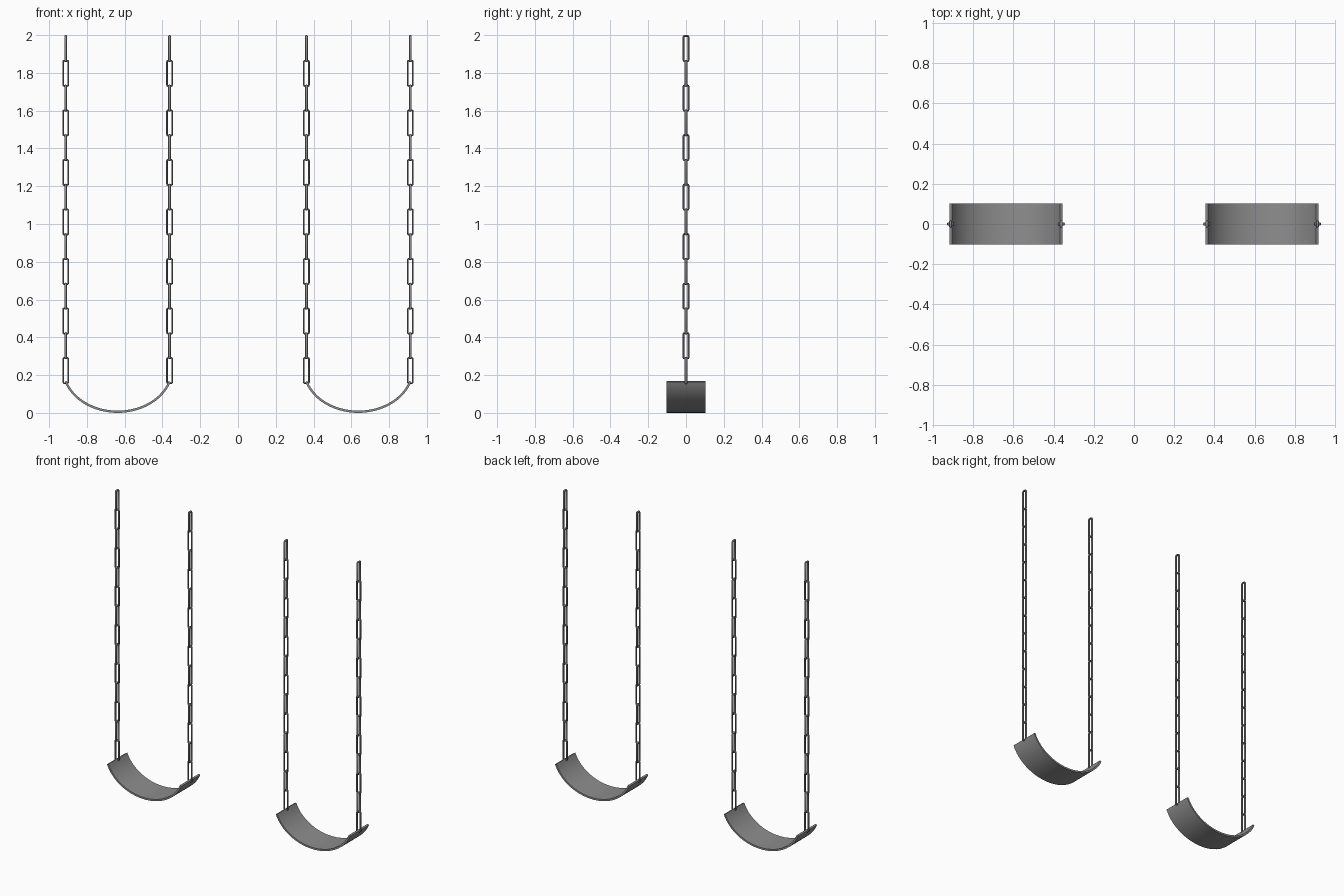
import bpy
import bmesh
import math
from mathutils import Vector

if "Cube" in bpy.data.objects:
    bpy.data.objects.remove(bpy.data.objects["Cube"], do_unlink=True)


def make_material(name, colour):
    mat = bpy.data.materials.new(name)
    mat.use_nodes = True
    mat.diffuse_color = colour
    mat.node_tree.nodes["Principled BSDF"].inputs["Base Color"].default_value = colour
    return mat


grey = make_material("grey", (0.27, 0.27, 0.27, 1))

SEAT_X, CHAIN_OFFSET = 0.637, 0.275
LINKS, LINK_LENGTH, LINK_WIDTH = 14, 0.143, 0.036
CHAIN_BASE, CHAIN_TOP = 0.153, 2.0
PITCH = (CHAIN_TOP - CHAIN_BASE - LINK_LENGTH) / (LINKS - 1)
WIRE_THIN, WIRE_DEEP = 0.0045, 0.0075   # half sizes of the link's bar
BEVEL, SIDES = 0.005, 8


def finish(name, bm):
    bmesh.ops.recalc_face_normals(bm, faces=bm.faces)
    mesh = bpy.data.meshes.new(name)
    bm.to_mesh(mesh)
    bm.free()
    mesh.materials.append(grey)
    obj = bpy.data.objects.new(name, mesh)
    bpy.context.collection.objects.link(obj)
    bpy.ops.object.select_all(action='DESELECT')
    obj.select_set(True)
    bpy.context.view_layer.objects.active = obj
    bpy.ops.object.shade_smooth_by_angle(angle=math.radians(40))


def bridge(bm, ring, following):
    count = len(ring)
    for i in range(count):
        j = (i + 1) % count
        bm.faces.new((ring[i], ring[j], following[j], following[i]))


def add_link(bm, centre, across):
    """Closed oblong loop with bevelled corners, standing in the across/z plane."""
    up = Vector((0, 0, 1))
    side = across.cross(up)
    half_w = LINK_WIDTH / 2 - WIRE_THIN - BEVEL
    half_l = LINK_LENGTH / 2 - WIRE_THIN - BEVEL
    rings = []
    for sx, sz, turn in ((1, 1, 0), (-1, 1, 90), (-1, -1, 180), (1, -1, 270)):
        corner = centre + across * (sx * half_w) + up * (sz * half_l)
        for step in (0, 45, 90):
            a = math.radians(turn + step)
            outward = across * math.cos(a) + up * math.sin(a)
            mid = corner + outward * BEVEL
            rings.append([bm.verts.new(mid + outward * (WIRE_THIN * math.cos(t))
                                       + side * (WIRE_DEEP * math.sin(t)))
                          for t in (i * math.tau / SIDES for i in range(SIDES))])
    for ring, following in zip(rings, rings[1:] + rings[:1]):
        bridge(bm, ring, following)


def build_chain(name, x):
    """Upright chain whose links alternate a quarter turn."""
    bm = bmesh.new()
    for k in range(LINKS):
        z = CHAIN_BASE + LINK_LENGTH / 2 + k * PITCH
        across = Vector((0, 1, 0)) if k % 2 else Vector((1, 0, 0))
        add_link(bm, Vector((x, 0, z)), across)
    finish(name, bm)


def build_seat(name, x):
    """Strap swept along part of an ellipse, sagging between the chains."""
    bm = bmesh.new()
    half_w, drop, thick, half_depth, steps = 0.295, 0.237, 0.012, 0.102, 32
    spread = math.radians(72)
    sections = []
    for i in range(steps + 1):
        a = spread * (2 * i / steps - 1)
        outer = Vector((x + half_w * math.sin(a), 0, drop * (1 - math.cos(a))))
        inward = Vector((-drop * math.sin(a), 0, half_w * math.cos(a))).normalized()
        inner = outer + inward * thick
        sections.append([bm.verts.new((p.x, y, p.z))
                         for p, y in ((outer, -half_depth), (outer, half_depth),
                                      (inner, half_depth), (inner, -half_depth))])
    for near, far in zip(sections, sections[1:]):
        bridge(bm, near, far)
    bm.faces.new(sections[0])
    bm.faces.new(sections[-1])
    finish(name, bm)


# Two swings, each a strap seat hung from a pair of chains
for label, sign in (("left", 1), ("right", -1)):
    build_seat(label + "_seat", sign * SEAT_X)
    build_chain(label + "_outer_chain", sign * (SEAT_X + CHAIN_OFFSET))
    build_chain(label + "_inner_chain", sign * (SEAT_X - CHAIN_OFFSET))
